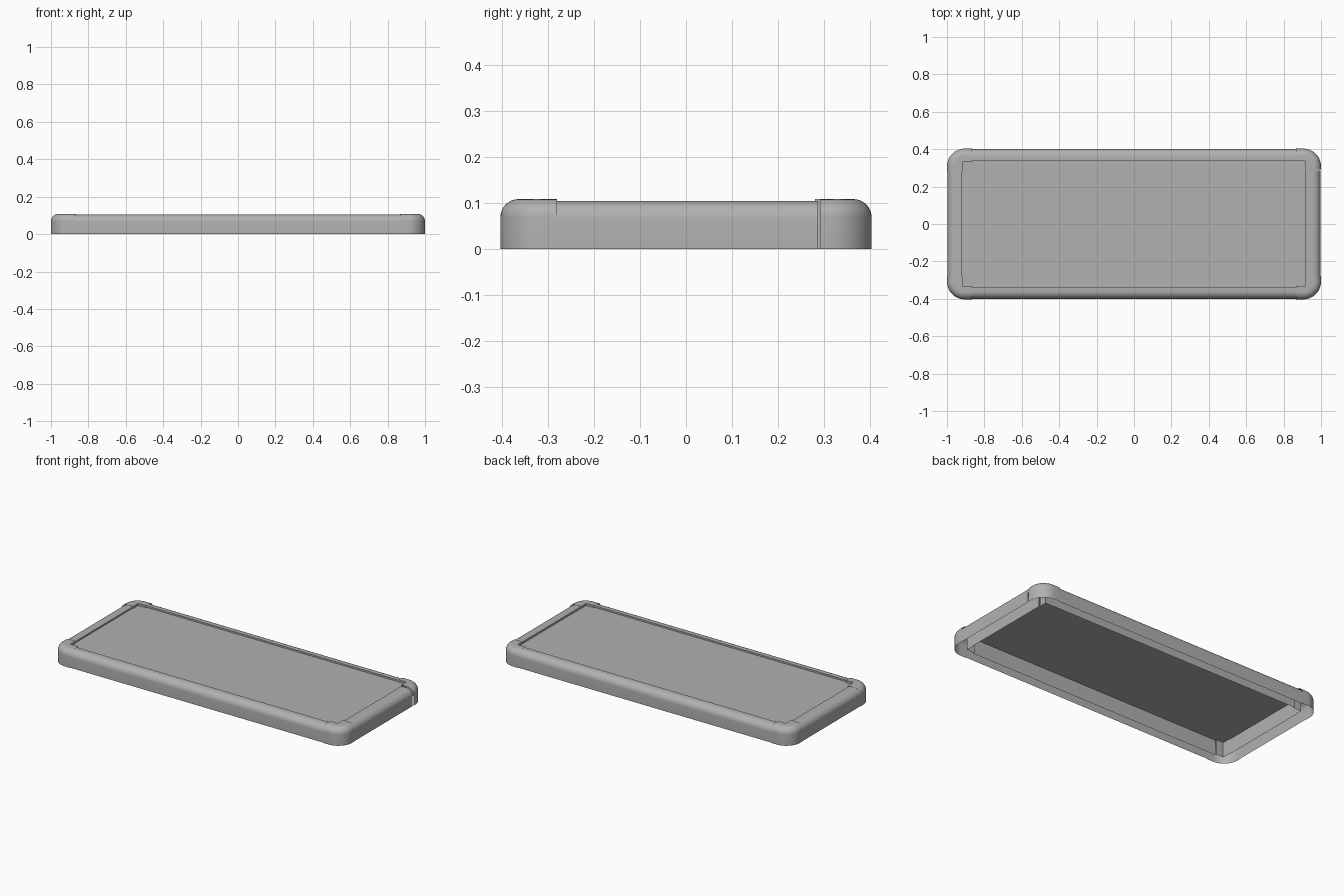
import bpy, bmesh
from math import sin, cos, pi
from mathutils import Vector

if "Cube" in bpy.data.objects:
    bpy.data.objects.remove(bpy.data.objects["Cube"])

# Mid-grey stone
STONE = bpy.data.materials.new("grey_stone")
STONE.diffuse_color = (0.44, 0.44, 0.44, 1)
STONE.use_nodes = True
STONE.node_tree.nodes["Principled BSDF"].inputs["Base Color"].default_value = STONE.diffuse_color


def section(outer, inner, top, radius):
    """Open-bottomed channel section: outer wall, rounded shoulder, flat top, inner wall."""
    o, i = Vector((*outer, 0)), Vector((*inner, 0))
    d = (i - o).normalized()
    pts = [o.copy()]
    for k in range(9):
        a = pi / 2 * k / 8
        pts.append(o + d * radius * (1 - cos(a)) + Vector((0, 0, top - radius + radius * sin(a))))
    pts.append(i + Vector((0, 0, top)))
    pts.append(i)
    return pts


def channel(name, stations, top, radius=0.042, flip=(1, 1)):
    """Loft the channel section through (outer, inner) plan stations."""
    bm = bmesh.new()
    rows = []
    for o, i in stations:
        pts = section(o, i, top, radius)
        rows.append([bm.verts.new((p.x * flip[0], p.y * flip[1], p.z)) for p in pts])
    for a, b in zip(rows, rows[1:]):
        for k in range(len(a) - 1):
            bm.faces.new((a[k], b[k], b[k + 1], a[k + 1]))
    bmesh.ops.remove_doubles(bm, verts=bm.verts, dist=1e-5)
    # Turn the top faces upward
    bm.normal_update()
    if sum(f.normal.z * f.calc_area() for f in bm.faces) < 0:
        bmesh.ops.reverse_faces(bm, faces=bm.faces)
    finish(name, bm)


def finish(name, bm):
    mesh = bpy.data.meshes.new(name)
    bm.to_mesh(mesh)
    bm.free()
    mesh.materials.append(STONE)
    obj = bpy.data.objects.new(name, mesh)
    bpy.context.collection.objects.link(obj)
    bpy.ops.object.select_all(action='DESELECT')
    bpy.context.view_layer.objects.active = obj
    obj.select_set(True)
    bpy.ops.object.shade_smooth_by_angle(angle=pi / 6)


# Recessed centre panel
bm = bmesh.new()
vs = [bm.verts.new((x, y, 0.094)) for x, y in
      ((-0.925, -0.34), (0.92, -0.34), (0.92, 0.34), (-0.925, 0.34))]
bm.faces.new(vs)
finish("centre_panel", bm)

# Long and short edge strips
for name, s in (("front_strip", -1), ("back_strip", 1)):
    channel(name, [((x, 0.40), (x, 0.34)) for x in (-0.87, 0.87)], 0.104, flip=(1, s))
for name, s in (("left_strip", -1), ("right_strip", 1)):
    channel(name, [((0.998, y), (0.922, y)) for y in (-0.286, 0.286)], 0.104, flip=(s, 1))

# Four rounded corner caps, slightly proud of the strips
R, X, Y = 0.095, 1.0, 0.403
for name, sx, sy in (("front_left_corner", -1, -1), ("front_right_corner", 1, -1),
                     ("back_left_corner", -1, 1), ("back_right_corner", 1, 1)):
    shifted = (sx, sy) == (1, 1)          # this cap leaves a thin open joint
    y_end, y_in = (0.291, 0.338) if shifted else (0.28, 0.332)
    stations = [((0.865, Y), (0.865, y_in))]
    for k in range(13):
        a = pi / 2 * (1 - k / 12)
        stations.append(((X - R + R * cos(a), Y - R + R * sin(a)), (0.918, y_in)))
    stations.append(((X, y_end), (0.918, y_end)))
    channel(name, stations, 0.108, radius=0.04, flip=(sx, sy))
